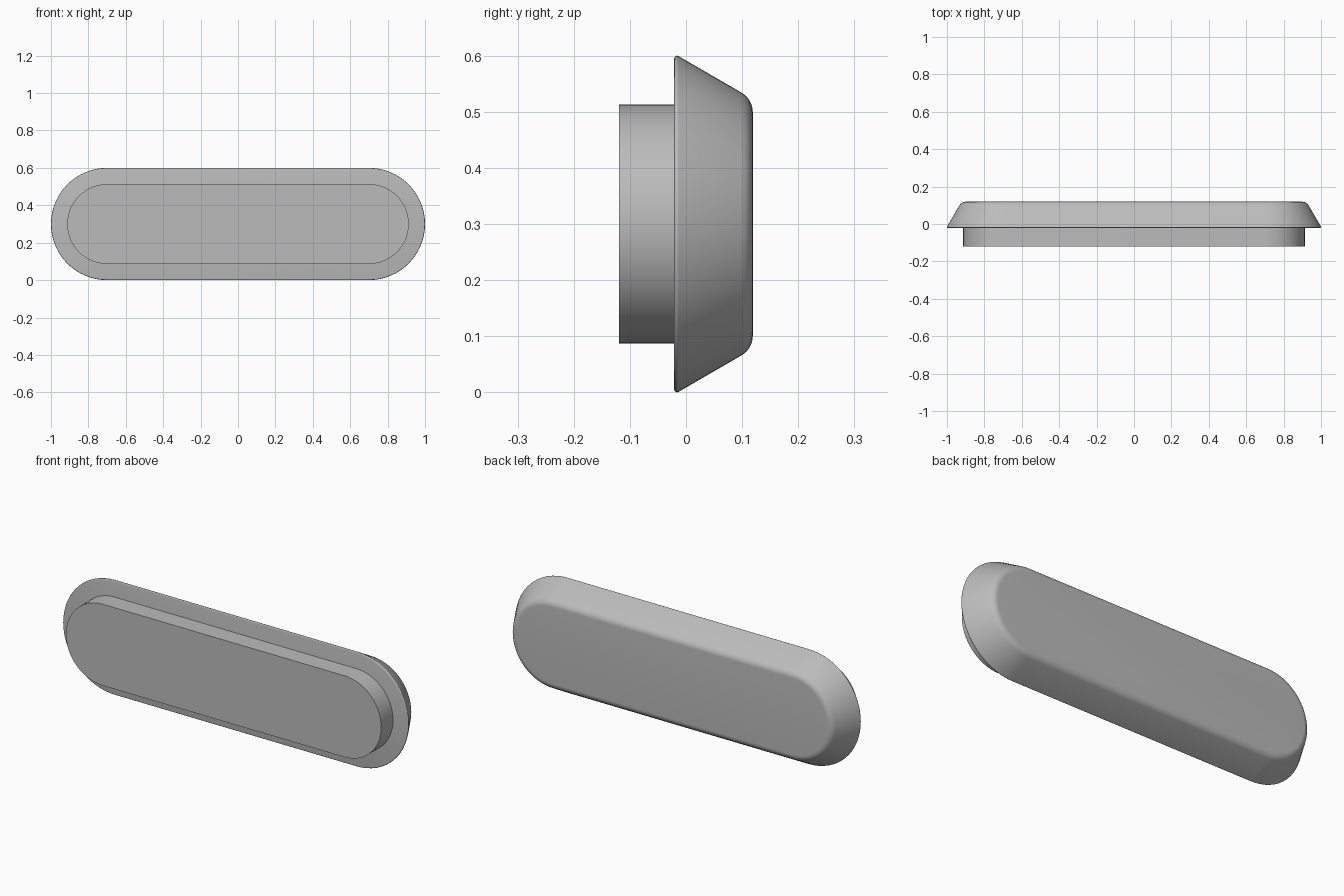
import bpy, bmesh, math

if "Cube" in bpy.data.objects:
    bpy.data.objects.remove(bpy.data.objects["Cube"])

HALF = 0.70      # half length of the straight sides
CENTER_Z = 0.30
SEGMENTS = 32    # steps per rounded end

grey = bpy.data.materials.new("plain_grey")
grey.diffuse_color = (0.5, 0.5, 0.5, 1)
grey.use_nodes = True
grey.node_tree.nodes["Principled BSDF"].inputs["Base Color"].default_value = grey.diffuse_color


def stadium(radius):
    """Pill-shaped outline in x and z."""
    points = []
    for side, start in ((1, -90), (-1, 90)):
        for i in range(SEGMENTS + 1):
            a = math.radians(start + 180 * i / SEGMENTS)
            points.append((side * HALF + radius * math.cos(a),
                           CENTER_Z + radius * math.sin(a)))
    return points


def arc(r, y, radius, start, end, steps):
    """Rounded corner of a profile, as (outline radius, y) pairs."""
    angles = [math.radians(start + (end - start) * i / steps) for i in range(steps + 1)]
    return [(r + radius * math.cos(a), y + radius * math.sin(a)) for a in angles]


def pill(name, profile):
    """Sweep a profile around the pill outline and cap both ends."""
    bm = bmesh.new()
    rings = [[bm.verts.new((x, y, z)) for x, z in stadium(r)] for r, y in profile]
    n = len(rings[0])
    for a, b in zip(rings, rings[1:]):
        for i in range(n):
            j = (i + 1) % n
            bm.faces.new((a[i], a[j], b[j], b[i]))
    bm.faces.new(rings[0])
    bm.faces.new(rings[-1])
    bmesh.ops.recalc_face_normals(bm, faces=bm.faces)
    mesh = bpy.data.meshes.new(name)
    bm.to_mesh(mesh)
    bm.free()
    mesh.materials.append(grey)
    obj = bpy.data.objects.new(name, mesh)
    bpy.context.collection.objects.link(obj)
    bpy.ops.object.select_all(action='DESELECT')
    obj.select_set(True)
    bpy.context.view_layer.objects.active = obj
    bpy.ops.object.shade_smooth_by_angle(angle=math.radians(35))


# Bevelled cover: small rounded rim, sloped sides, softened back edge
pill("cover", arc(0.295, -0.016, 0.005, -90, 30, 5) + arc(0.1995, 0.079, 0.04, 30, 90, 8))

# Raised straight-sided plug on the front
pill("plug", [(0.213, -0.119), (0.213, -0.021)])
